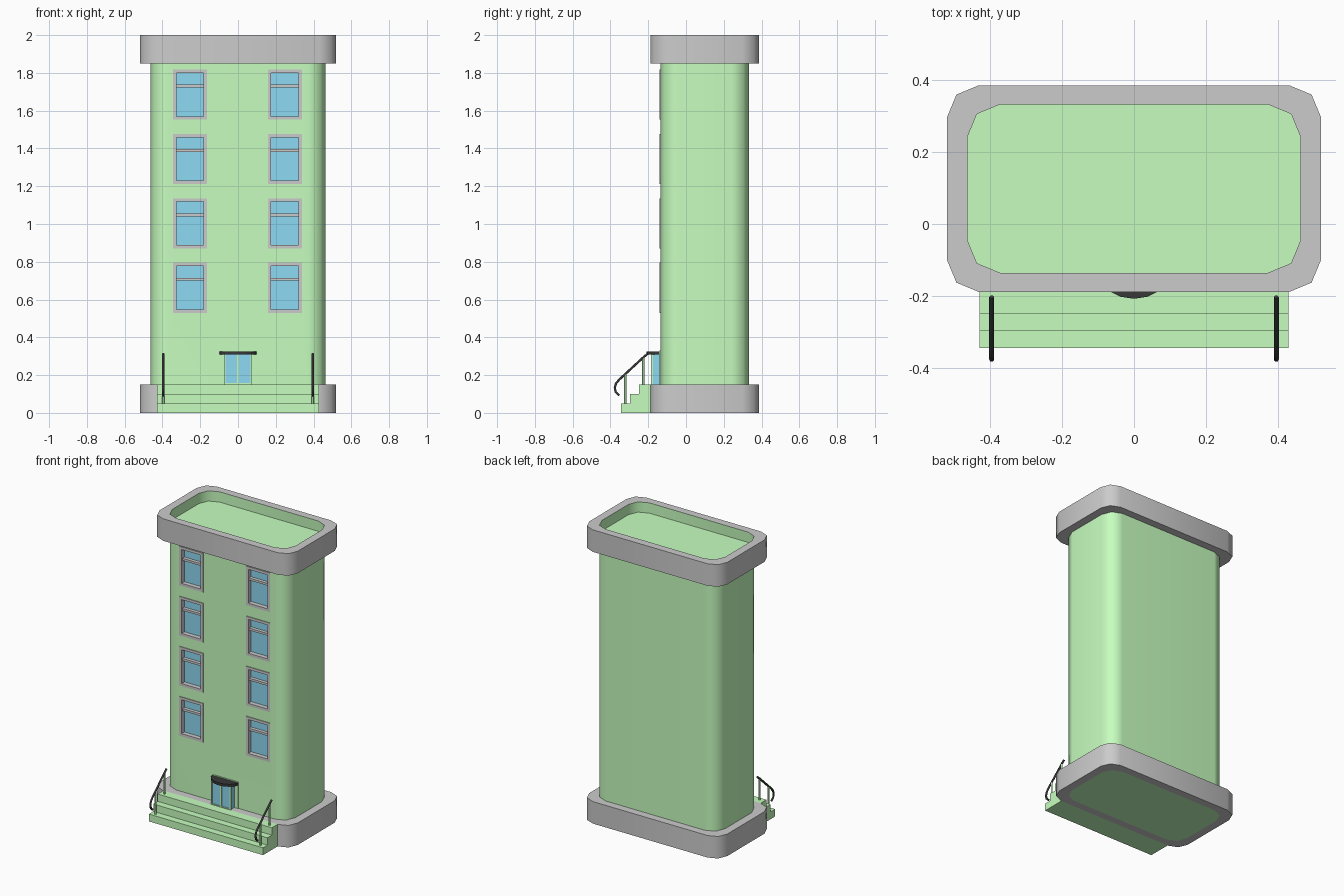
import bpy, bmesh, math
from mathutils import Vector

if "Cube" in bpy.data.objects:
    bpy.data.objects.remove(bpy.data.objects["Cube"])

CY = 0.0985          # building centre in y
WALL = -0.136        # front wall plane


def material(name, rgb):
    m = bpy.data.materials.new(name)
    m.diffuse_color = (*rgb, 1)
    m.use_nodes = True
    m.node_tree.nodes["Principled BSDF"].inputs["Base Color"].default_value = m.diffuse_color
    return m


GREEN = material("green_paint", (0.57, 0.99, 0.52))
BLUE = material("blue_glass", (0.27, 0.70, 0.90))
BLACK = material("black_metal", (0.04, 0.04, 0.04))


def finish(name, bm, mats=(), smooth=False):
    bmesh.ops.recalc_face_normals(bm, faces=bm.faces)
    me = bpy.data.meshes.new(name)
    bm.to_mesh(me)
    bm.free()
    for m in mats:
        me.materials.append(m)
    ob = bpy.data.objects.new(name, me)
    bpy.context.collection.objects.link(ob)
    if smooth:
        bpy.ops.object.select_all(action='DESELECT')
        ob.select_set(True)
        bpy.context.view_layer.objects.active = ob
        bpy.ops.object.shade_smooth_by_angle(angle=math.radians(50))
    return ob


def rounded(hx, hy, r):
    """Rectangle outline with two-segment rounded corners."""
    pts = []
    for i, (sx, sy) in enumerate([(1, 1), (-1, 1), (-1, -1), (1, -1)]):
        for k in range(3):
            a = math.radians(90 * i + 45 * k)
            pts.append((sx * (hx - r) + r * math.cos(a), CY + sy * (hy - r) + r * math.sin(a)))
    return pts


def add_prism(bm, pts, z0, z1):
    lo = [bm.verts.new((x, y, z0)) for x, y in pts]
    hi = [bm.verts.new((x, y, z1)) for x, y in pts]
    bm.faces.new(lo)
    bm.faces.new(hi)
    for i in range(len(pts)):
        j = (i + 1) % len(pts)
        bm.faces.new((lo[i], lo[j], hi[j], hi[i]))


def boxes(name, items, mats=()):
    """Each item is (x0, x1, y0, y1, z0, z1)."""
    bm = bmesh.new()
    for x0, x1, y0, y1, z0, z1 in items:
        add_prism(bm, [(x0, y0), (x1, y0), (x1, y1), (x0, y1)], z0, z1)
    return finish(name, bm, mats)


OUTER = rounded(0.52, 0.2875, 0.088)
INNER = rounded(0.464, 0.2345, 0.092)


def ring(name, z0, z1):
    bm = bmesh.new()
    o0, o1, i1, i0 = [[bm.verts.new((x, y, z)) for x, y in p]
                      for p, z in ((OUTER, z0), (OUTER, z1), (INNER, z1), (INNER, z0))]
    loops = [o0, o1, i1, i0]
    n = len(OUTER)
    for k in range(4):
        a, b = loops[k], loops[(k + 1) % 4]
        for i in range(n):
            j = (i + 1) % n
            f = bm.faces.new((a[i], a[j], b[j], b[i]))
            f.material_index = 1 if k == 2 else 0   # inner wall is green
    grey = material(name + "_grey", (0.8, 0.8, 0.8))
    return finish(name, bm, (grey, GREEN), True)


# Roof parapet and plinth
ring("roof_parapet", 1.85, 2.0)
ring("base_plinth", 0.0, 0.15)

# Window positions (left, right, bottom, top)
windows = [(cx - 0.09, cx + 0.09, 0.529 + 0.341 * i, 0.795 + 0.341 * i)
           for cx in (-0.254, 0.248) for i in range(4)]

# Main block with window openings cut into the front wall
bm = bmesh.new()
add_prism(bm, INNER, 0.0, 1.93)
body = finish("main_block", bm, (GREEN,), True)
cutter = boxes("window_cutter", [(a + .005, b - .005, WALL - .05, WALL + .036, c + .005, d - .005)
                                 for a, b, c, d in windows], (GREEN,))
mod = body.modifiers.new("openings", 'BOOLEAN')
mod.operation, mod.solver, mod.object = 'DIFFERENCE', 'EXACT', cutter
bpy.context.view_layer.objects.active = body
bpy.ops.object.modifier_apply(modifier=mod.name)
bpy.data.objects.remove(cutter)
body.modifiers.new("flat_walls", 'WEIGHTED_NORMAL').keep_sharp = True

# Window frames and panes
for n, (a, b, c, d) in enumerate(windows, 1):
    t, y0, y1 = 0.018, WALL - 0.005, WALL + 0.035
    boxes(f"window_frame_{n}", [
        (a, a + t, y0, y1, c, d), (b - t, b, y0, y1, c, d),
        (a + t, b - t, y0, y1, c, c + t), (a + t, b - t, y0, y1, d - t, d),
        (a + t, b - t, y0 + .008, y1, d - .095, d - .08)])
    boxes(f"window_pane_{n}", [(a + t, b - t, WALL + .026, WALL + .034, c + t, d - t)], (BLUE,))

# Front steps, with stepped side profile
bm = bmesh.new()
prof = [(-.345, 0), (-.345, .05), (-.297, .05), (-.297, .10), (-.25, .10), (-.25, .15),
        (-.186, .15), (-.186, 0)]
face = bm.faces.new([bm.verts.new((-0.43, y, z)) for y, z in prof])
ext = bmesh.ops.extrude_face_region(bm, geom=[face])["geom"]
bmesh.ops.translate(bm, vec=(0.86, 0, 0), verts=[v for v in ext if isinstance(v, bmesh.types.BMVert)])
finish("front_steps", bm, (GREEN,))

# Glazed entrance, its frame and surround
boxes("entrance_glass", [(-.07, .07, -.181, WALL, .15, .31)], (BLUE,))
bars = [(x - .005, x + .005, -.185, -.176, .15, .31) for x in (-.07, 0, .07)]
bars += [(-.075, .075, -.185, -.176, .15, .157)]
boxes("entrance_bars", bars, (GREEN,))
boxes("entrance_surround", [(-.098, -.075, WALL - .004, WALL + .002, .15, .33),
                            (.075, .098, WALL - .004, WALL + .002, .15, .33),
                            (-.075, .075, WALL - .004, WALL + .002, .308, .33)], (GREEN,))

# Bowed canopy over the entrance
bm = bmesh.new()
add_prism(bm, [(0.098 * math.cos(a), WALL - 0.072 * math.sin(a))
               for a in (math.pi * k / 8 for k in range(9))], 0.308, 0.325)
finish("entrance_canopy", bm, (BLACK,))

# Handrails and posts
path = [(-.203, .313), (-.225, .295), (-.355, .175), (-.371, .155), (-.377, .133),
        (-.372, .11), (-.353, .092)]
for side, x in (("left", -0.396), ("right", 0.396)):
    cu = bpy.data.curves.new(f"{side}_handrail", 'CURVE')
    cu.dimensions = '3D'
    cu.bevel_depth, cu.bevel_resolution, cu.use_fill_caps = 0.007, 1, True
    sp = cu.splines.new('POLY')
    sp.points.add(len(path) - 1)
    for p, (y, z) in zip(sp.points, path):
        p.co = (x, y, z, 1)
    cu.materials.append(BLACK)
    bpy.context.collection.objects.link(bpy.data.objects.new(f"{side}_handrail", cu))
    bm = bmesh.new()
    for y, z0, z1 in ((-.226, .15, .294), (-.322, .05, .204)):
        add_prism(bm, [(x + .006 * math.cos(math.tau * k / 8), y + .006 * math.sin(math.tau * k / 8))
                       for k in range(8)], z0, z1)
    finish(f"{side}_rail_posts", bm, (GREEN,), True)
